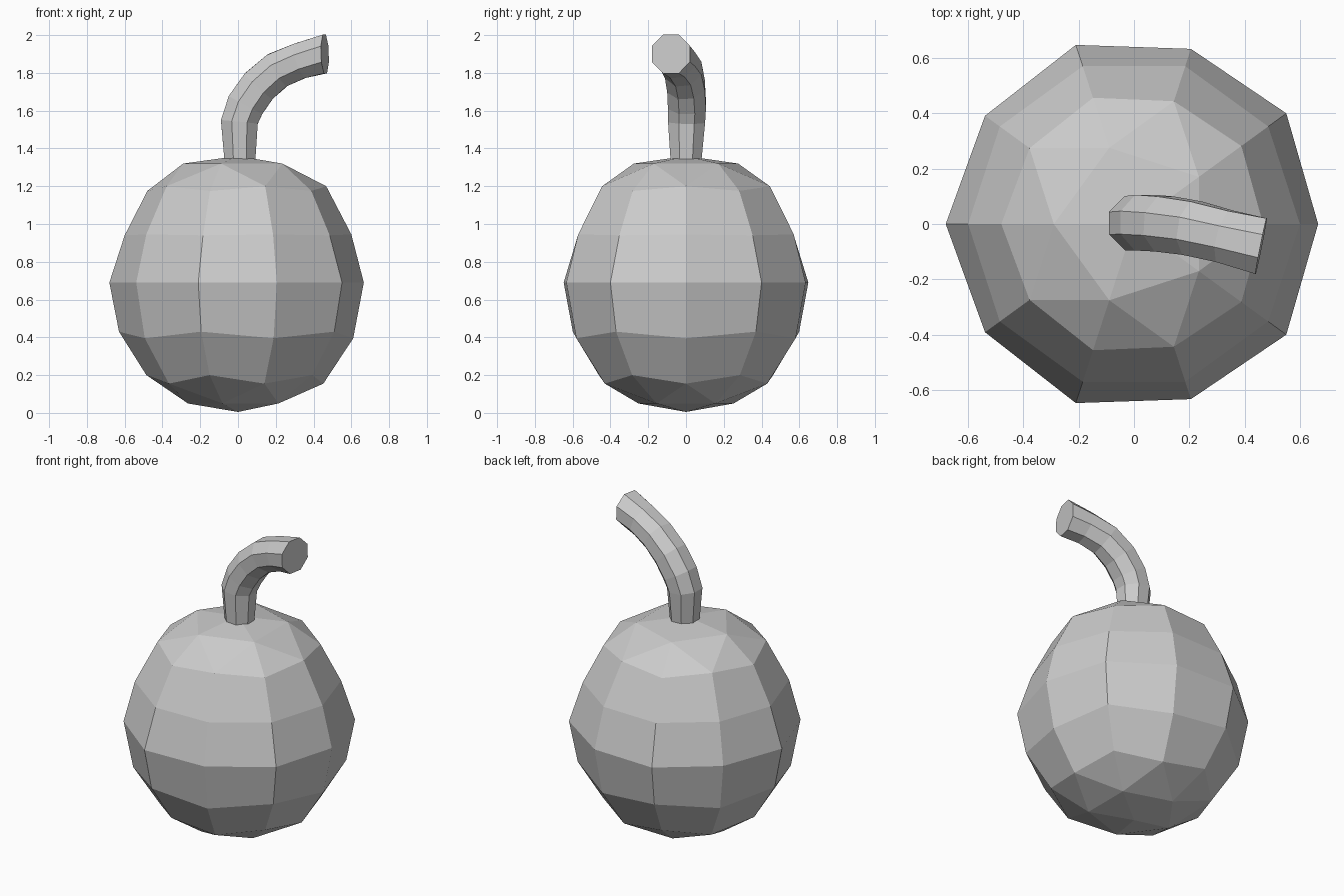
import bpy, bmesh
from math import sin, cos, pi, radians
from mathutils import Vector

cube = bpy.data.objects.get("Cube")
if cube:
    bpy.data.objects.remove(cube, do_unlink=True)

grey = bpy.data.materials.new("plain grey")
grey.use_nodes = True
colour = (0.6, 0.6, 0.6, 1)
grey.diffuse_color = colour
grey.node_tree.nodes["Principled BSDF"].inputs["Base Color"].default_value = colour


def finish(bm, name):
    bmesh.ops.recalc_face_normals(bm, faces=bm.faces)
    mesh = bpy.data.meshes.new(name)
    bm.to_mesh(mesh)
    bm.free()
    mesh.materials.append(grey)
    obj = bpy.data.objects.new(name, mesh)
    bpy.context.collection.objects.link(obj)


def bridge(bm, a, b):
    n = len(a)
    for i in range(n):
        bm.faces.new((a[i], a[(i + 1) % n], b[(i + 1) % n], b[i]))


def cap(bm, ring, radius, z, pole_z):
    # Five inner points fan out to the ten-sided ring and in to the pole
    pole = bm.verts.new((0, 0, pole_z))
    inner = []
    for k in range(5):
        a = radians(180 + 72 * k)
        inner.append(bm.verts.new((radius * cos(a), radius * sin(a), z)))
    for k in range(5):
        p, q = inner[k], inner[(k + 1) % 5]
        ridge, valley = ring[2 * k], ring[2 * k + 1]
        bm.faces.new((p, q, pole))
        bm.faces.new((p, ridge, valley))
        bm.faces.new((p, valley, q))
        bm.faces.new((q, valley, ring[(2 * k + 2) % 10]))


# Fruit body: alternate ridge and valley corners (radius, height) per ring
profile = [
    ((0.485, 0.20), (0.452, 0.155)),
    ((0.63, 0.43), (0.61, 0.395)),
    ((0.681, 0.69), (0.666, 0.69)),
    ((0.60, 0.94), (0.60, 0.945)),
    ((0.48, 1.175), (0.467, 1.20)),
]
bm = bmesh.new()
rings = []
for pair in profile:
    ring = []
    for i in range(10):
        r, z = pair[i % 2]
        a = pi + i * pi / 5
        ring.append(bm.verts.new((r * cos(a), r * sin(a), z)))
    rings.append(ring)
for a, b in zip(rings, rings[1:]):
    bridge(bm, a, b)
cap(bm, rings[0], 0.265, 0.05, 0.005)
cap(bm, rings[-1], 0.29, 1.32, 1.36)
finish(bm, "fruit_body")

# Stem: eight-sided tube swept along a bending path (x, y, z, radius)
path = [
    (0.01, 0, 1.33, 0.088),
    (0.007, 0.003, 1.54, 0.106),
    (0.04, 0.005, 1.63, 0.109),
    (0.11, 0, 1.73, 0.108),
    (0.21, -0.015, 1.815, 0.106),
    (0.33, -0.045, 1.865, 0.103),
    (0.46, -0.08, 1.90, 0.111),
]
points = [Vector(p[:3]) for p in path]
bm = bmesh.new()
rings = []
for i, point in enumerate(points):
    tangent = points[min(i + 1, len(points) - 1)] - points[max(i - 1, 0)]
    if i == 0:
        tangent = Vector((0, 0, 1))
    if i == len(points) - 1:
        tangent = Vector((1, -0.2, 0.03))
    tangent.normalize()
    side = Vector((0, 1, 0))
    side = (side - tangent * side.dot(tangent)).normalized()
    up = tangent.cross(side)
    r = path[i][3]
    angles = [(k + 0.5) * pi / 4 for k in range(8)]
    rings.append([bm.verts.new(point + (side * cos(a) + up * sin(a)) * r) for a in angles])
for a, b in zip(rings, rings[1:]):
    bridge(bm, a, b)
bm.faces.new(rings[0])
bm.faces.new(rings[-1])
finish(bm, "stem")
